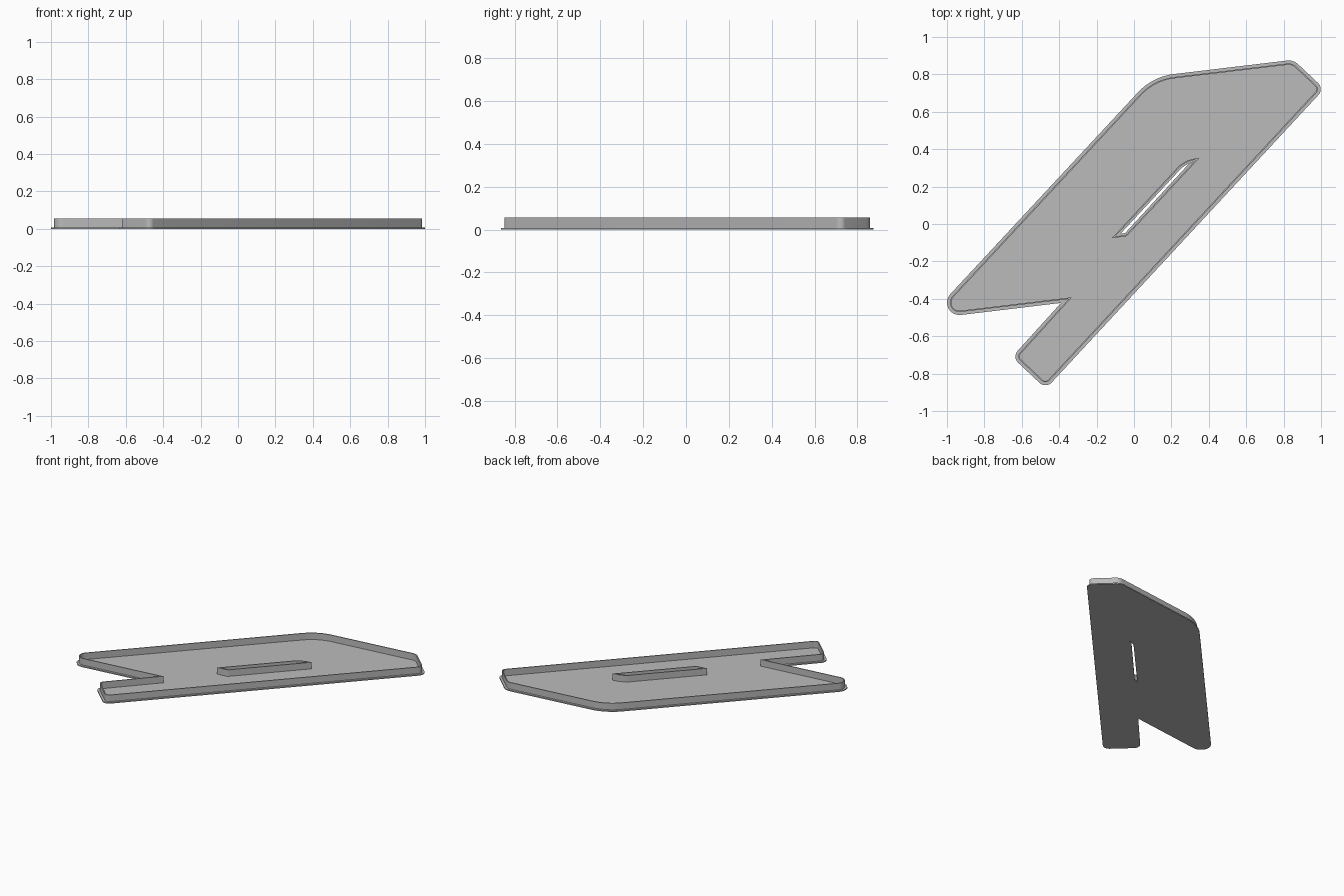
import bpy
import bmesh
import math
from mathutils import Vector

if "Cube" in bpy.data.objects:
    bpy.data.objects.remove(bpy.data.objects["Cube"])

BASE_T = 0.008     # thickness of the base plate
WALL_TOP = 0.056   # top of the upright rims
FLANGE = 0.016     # base plate margin outside the rim
RIM = 0.007        # rim thickness

grey = bpy.data.materials.new("plain grey")
grey.diffuse_color = (0.5, 0.5, 0.5, 1)
grey.use_nodes = True
grey.node_tree.nodes["Principled BSDF"].inputs["Base Color"].default_value = grey.diffuse_color

# Counter-clockwise corners: x, y, fillet radius
PLATE = [(-1.106, -0.508, 0.0665), (-0.39, -0.422, 0), (-0.652, -0.711, 0.045),
         (-0.4715, -0.881, 0.045), (1.017, 0.723, 0.045), (0.852, 0.878, 0.075),
         (0.0995, 0.788, 0.31)]
SLOT = [(-0.118, -0.075, 0), (-0.039, -0.066, 0.03), (0.35, 0.353, 0),
        (0.27, 0.343, 0.16)]


def outline(corners, inset=0.0, steps=8):
    """Inset the corners with mitres, then round each one with an arc."""
    n = len(corners)
    pts = [Vector(c[:2]) for c in corners]
    mitred = []
    for i in range(n):
        a = (pts[i] - pts[i - 1]).normalized()
        b = (pts[(i + 1) % n] - pts[i]).normalized()
        na, nb = Vector((-a.y, a.x)), Vector((-b.y, b.x))
        mitred.append(pts[i] + (na + nb) * inset / (1 + na.dot(nb)))
    result = []
    for i in range(n):
        p = mitred[i]
        r = corners[i][2] - inset
        if r <= 0.001:
            result.append(p)
            continue
        u = (mitred[i - 1] - p).normalized()
        v = (mitred[(i + 1) % n] - p).normalized()
        half = u.angle(v) / 2
        centre = p + (u + v).normalized() * r / math.sin(half)
        start = p + u * r / math.tan(half) - centre
        turn = math.pi - 2 * half
        for k in range(steps + 1):
            t = turn * k / steps
            c, s = math.cos(t), math.sin(t)
            result.append(centre + Vector((start.x * c - start.y * s,
                                           start.x * s + start.y * c)))
    return result


def slab(name, loops, z0, z1):
    """Extrude an outer loop with an inner hole between two heights."""
    curve = bpy.data.curves.new(name, 'CURVE')
    curve.dimensions = '2D'
    curve.fill_mode = 'BOTH'
    curve.extrude = (z1 - z0) / 2
    for loop in loops:
        spline = curve.splines.new('POLY')
        spline.points.add(len(loop) - 1)
        for point, p in zip(spline.points, loop):
            point.co = (p.x, p.y, 0, 1)
        spline.use_cyclic_u = True
    obj = bpy.data.objects.new(name, curve)
    bpy.context.collection.objects.link(obj)
    bpy.ops.object.select_all(action='DESELECT')
    obj.select_set(True)
    bpy.context.view_layer.objects.active = obj
    bpy.ops.object.convert(target='MESH')
    obj = bpy.context.view_layer.objects.active
    obj.name = name
    bm = bmesh.new()
    bm.from_mesh(obj.data)
    bmesh.ops.translate(bm, verts=bm.verts, vec=(0, 0, (z0 + z1) / 2))
    bmesh.ops.remove_doubles(bm, verts=bm.verts, dist=1e-5)
    bmesh.ops.recalc_face_normals(bm, faces=bm.faces)
    bm.to_mesh(obj.data)
    bm.free()
    obj.data.materials.clear()
    obj.data.materials.append(grey)
    bpy.ops.object.shade_smooth_by_angle(angle=math.radians(30))


# Flat base plate with a slot right through it
slab("base_plate", [outline(PLATE), outline(SLOT, 0.018)], 0, BASE_T)
# Upright rim following the outer edge
slab("outer_rim", [outline(PLATE, FLANGE), outline(PLATE, FLANGE + RIM)], BASE_T, WALL_TOP)
# Upright rim around the slot
slab("slot_rim", [outline(SLOT), outline(SLOT, RIM)], BASE_T, WALL_TOP)
